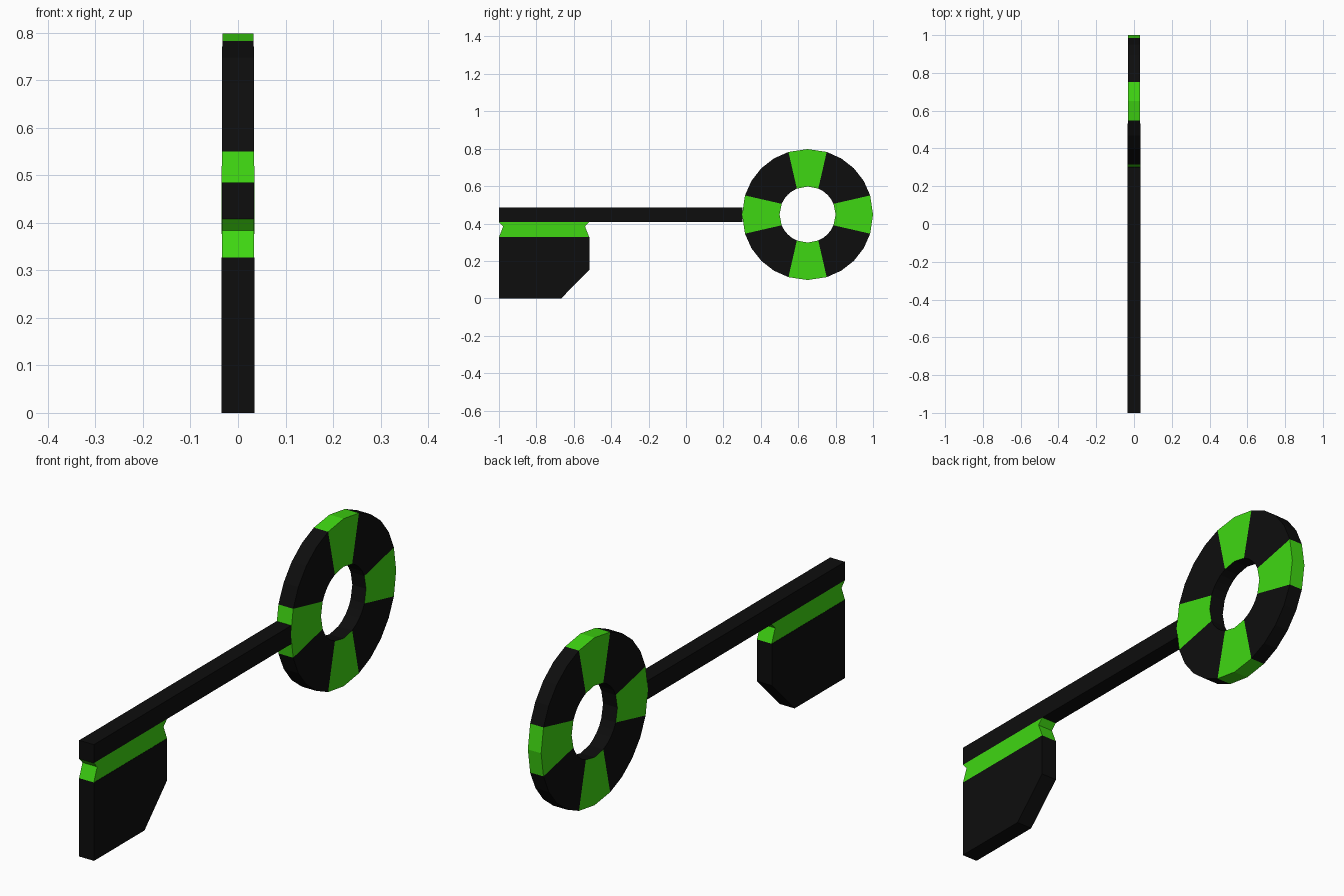
import bpy, bmesh, math

if "Cube" in bpy.data.objects:
    bpy.data.objects.remove(bpy.data.objects["Cube"])


def material(name, rgb):
    m = bpy.data.materials.new(name)
    m.diffuse_color = (*rgb, 1)
    m.use_nodes = True
    m.node_tree.nodes["Principled BSDF"].inputs["Base Color"].default_value = m.diffuse_color
    return m


BLACK = material("black", (0.004, 0.004, 0.004))
GREEN = material("green", (0.05, 0.68, 0.006))


def finish(name, bm, mats):
    bmesh.ops.recalc_face_normals(bm, faces=bm.faces)
    me = bpy.data.meshes.new(name)
    bm.to_mesh(me)
    bm.free()
    for m in mats:
        me.materials.append(m)
    ob = bpy.data.objects.new(name, me)
    bpy.context.collection.objects.link(ob)
    return ob


def plate(name, profile, half, mat):
    """Extrude a (y, z) outline symmetrically across x."""
    bm = bmesh.new()
    f = bm.faces.new([bm.verts.new((-half, y, z)) for y, z in profile])
    new = bmesh.ops.extrude_face_region(bm, geom=[f])["geom"]
    bmesh.ops.translate(bm, vec=(2 * half, 0, 0),
                        verts=[v for v in new if isinstance(v, bmesh.types.BMVert)])
    finish(name, bm, [mat])


# Shaft, green neck with a notch at each end, and chamfered bit
plate("shaft", [(-1, 0.408), (0.303, 0.408), (0.303, 0.485), (-1, 0.485)], 0.034, BLACK)
plate("bit_neck", [(-1, 0.327), (-0.517, 0.327), (-0.54, 0.384), (-0.517, 0.408),
                   (-1, 0.408), (-0.978, 0.384)], 0.034, GREEN)
plate("bit", [(-1, 0), (-0.667, 0), (-0.517, 0.153), (-0.517, 0.327), (-1, 0.327)],
      0.035, BLACK)

# Ring handle: four green wedges alternating with black, black inner wall
CY, CZ, R_OUT, R_IN = 0.65, 0.448, 0.35, 0.15
DIV = 4


def angles(edge):
    """Angles of one ring whose green wedges reach +-edge degrees."""
    out = []
    for q in range(4):
        out.append(q * 90)
        out += [q * 90 + edge + (90 - 2 * edge) * i / DIV for i in range(DIV + 1)]
    return [math.radians(a) for a in out]


bm = bmesh.new()


def loop(radius, edge, side):
    verts = []
    for a in angles(edge):
        y = CY + radius * math.cos(a)
        half = 0.0325 - 0.005 * (y - CY)
        verts.append(bm.verts.new((side * half, y, CZ + radius * math.sin(a))))
    return verts


loops = [loop(R_OUT, 17, 1), loop(R_OUT, 17, -1), loop(R_IN, 22.5, -1), loop(R_IN, 22.5, 1)]
n = len(loops[0])
for i in range(n):
    j = (i + 1) % n
    green = i % (DIV + 2) in (0, DIV + 1)
    for k in range(4):
        a, b = loops[k], loops[(k + 1) % 4]
        f = bm.faces.new((a[i], a[j], b[j], b[i]))
        f.material_index = 1 if green and k != 2 else 0
finish("ring_handle", bm, [BLACK, GREEN])
